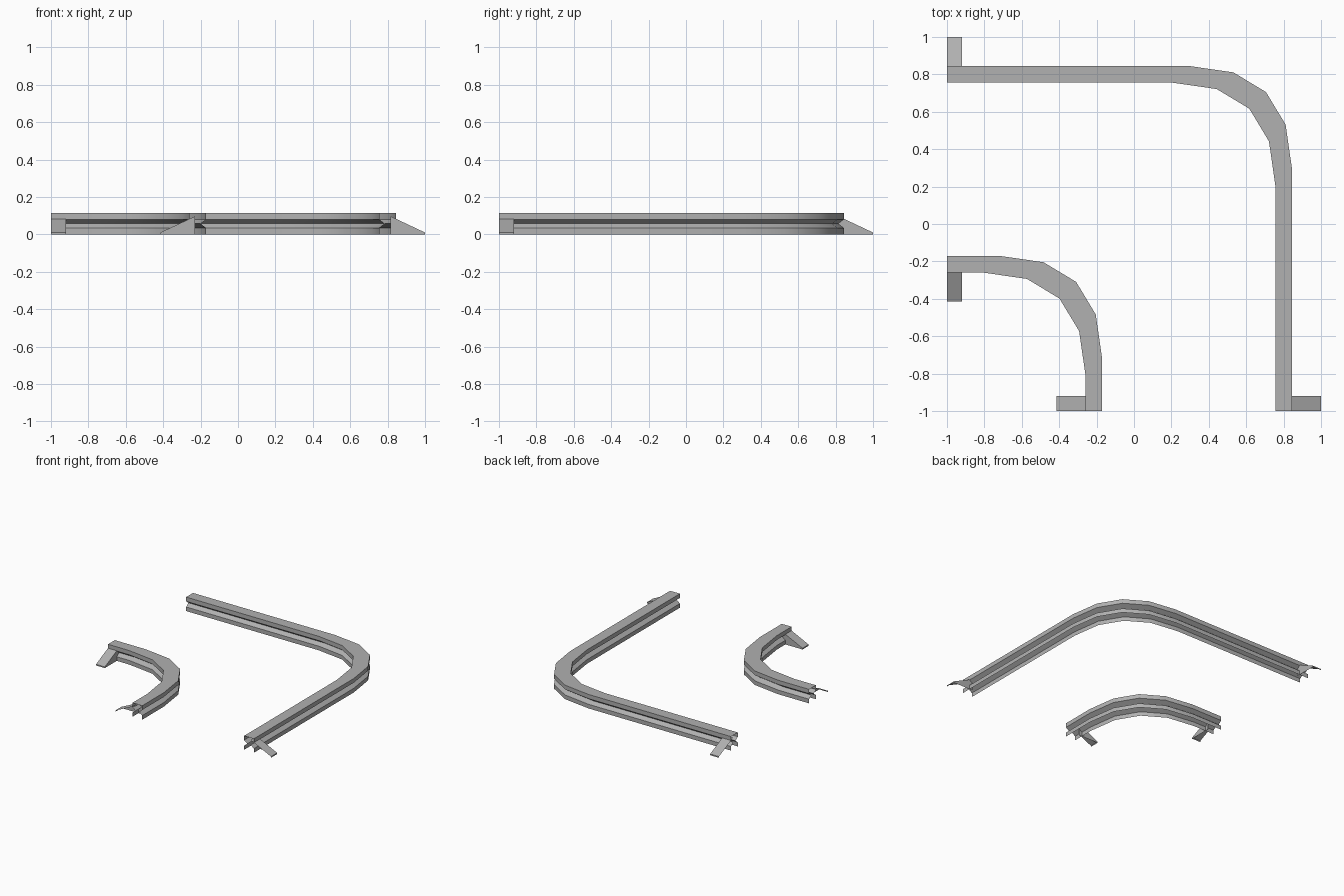
import bpy, bmesh, math

if "Cube" in bpy.data.objects:
    bpy.data.objects.remove(bpy.data.objects["Cube"])

# Half of the hollow barrier section: (sideways offset, height)
HALF = [(0.0445, 0.0), (0.0445, 0.034), (0.015, 0.057), (0.0445, 0.08), (0.0445, 0.115)]
SECTION = HALF + [(-x, z) for x, z in reversed(HALF)]
# Bend points measured from the corner where the two legs would meet
BEND = [(-0.548, 0), (-0.313, -0.034), (-0.139, -0.139), (-0.034, -0.313), (0, -0.548)]

# Dark grey metal
grey = bpy.data.materials.new("dark_grey")
grey.diffuse_color = (0.44, 0.44, 0.44, 1)
grey.use_nodes = True
grey.node_tree.nodes["Principled BSDF"].inputs["Base Color"].default_value = grey.diffuse_color


def finish(name, bm, smooth=False):
    bmesh.ops.recalc_face_normals(bm, faces=bm.faces)
    # open sheets: make sure the upward facing panels point up
    top = max(bm.faces, key=lambda f: f.calc_center_median().z)
    if top.normal.z < 0:
        bmesh.ops.reverse_faces(bm, faces=bm.faces)
    me = bpy.data.meshes.new(name)
    bm.to_mesh(me)
    bm.free()
    me.materials.append(grey)
    ob = bpy.data.objects.new(name, me)
    bpy.context.collection.objects.link(ob)
    if smooth:
        bpy.ops.object.select_all(action='DESELECT')
        ob.select_set(True)
        bpy.context.view_layer.objects.active = ob
        bpy.ops.object.shade_smooth_by_angle(angle=math.radians(35))


def rail(name, c):
    """Sweep the section along the bend; corners shift along the diagonal."""
    bm = bmesh.new()
    path = [(-1, c, 0, 1)] + [(c + x, c + y, 1, 1) for x, y in BEND] + [(c, -1, 1, 0)]
    rings = [[bm.verts.new((px + o * dx, py + o * dy, z)) for o, z in SECTION]
             for px, py, dx, dy in path]
    for a, b in zip(rings, rings[1:]):
        for i in range(len(SECTION) - 1):
            bm.faces.new((a[i], a[i + 1], b[i + 1], b[i]))
    finish(name, bm, smooth=True)


def strut(name, c, side, swap):
    """Sloping brace: top plate, low toe and one inner cheek, open at the edge."""
    prof = [(0.015, 0.0), (0.2, 0.0), (0.2, 0.01), (0.015, 0.097)]
    bm = bmesh.new()
    rows = []
    for w in (-1.0, -0.92):
        pts = [(c + side * d, w, z) for d, z in prof]
        rows.append([bm.verts.new((y, x, z) if swap else (x, y, z)) for x, y, z in pts])
    a, b = rows
    for i in (1, 2):
        bm.faces.new((a[i], a[i + 1], b[i + 1], b[i]))
    bm.faces.new(b)
    finish(name, bm)


# Outer barrier braces outwards, inner barrier braces inwards
for label, c, side in (("outer", 0.8, 1), ("inner", -0.215, -1)):
    rail(label + "_barrier", c)
    strut(label + "_front_brace", c, side, False)
    strut(label + "_left_brace", c, side, True)
